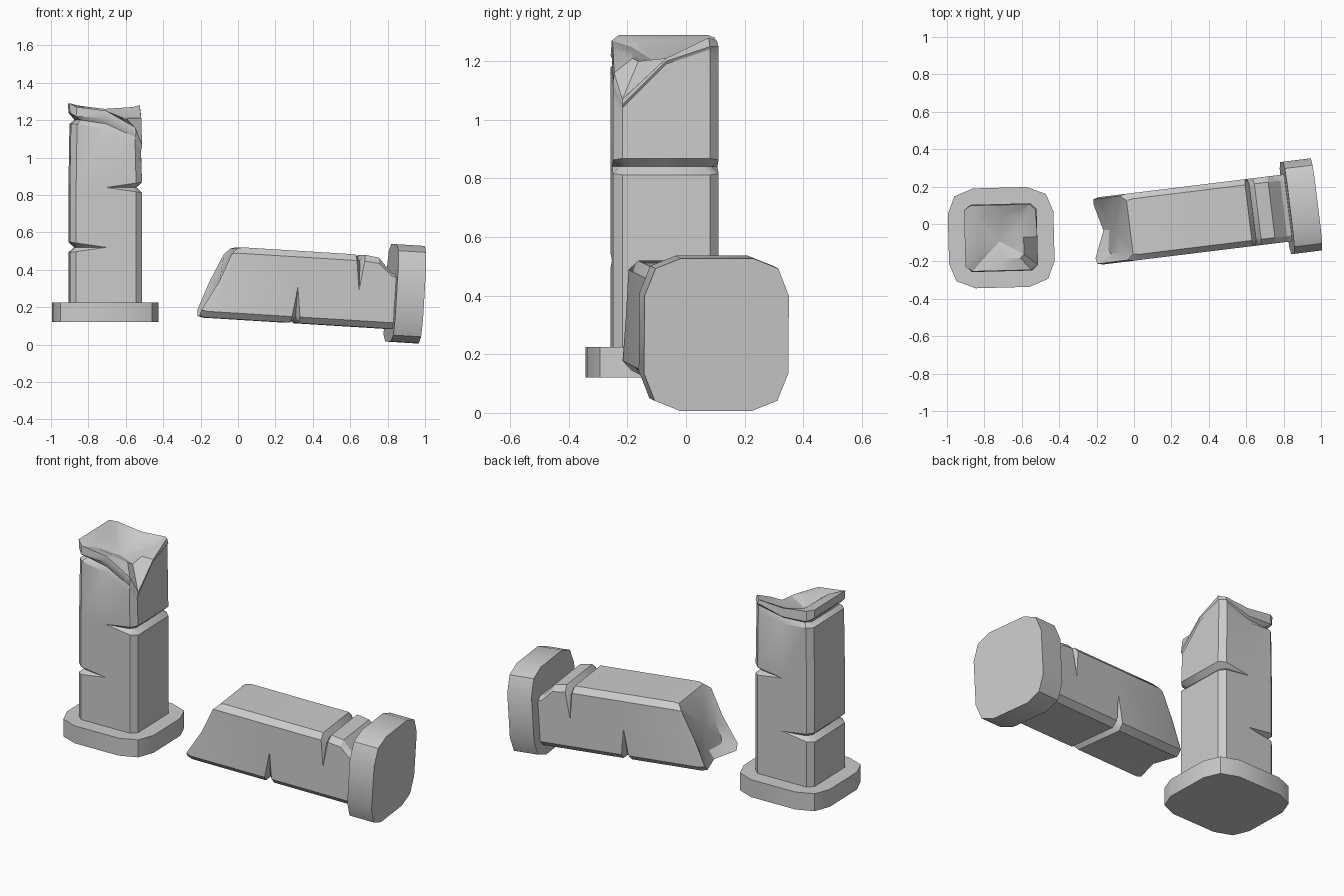
import bpy, bmesh
from math import radians, sin, cos
from mathutils import Matrix, Vector

if "Cube" in bpy.data.objects:
    bpy.data.objects.remove(bpy.data.objects["Cube"])

C = 0.83
# unit outlines, counter-clockwise from +x: shaft (chamfered, with side midpoints) and plate
SHAFT = [(1, 0), (1, C), (C, 1), (0, 1), (-C, 1), (-1, C),
         (-1, 0), (-1, -C), (-C, -1), (0, -1), (C, -1), (1, -C)]
PLATE = [(.98, .5), (.85, .85), (.5, 1), (-.5, 1), (-.85, .85), (-.98, .5),
         (-.98, -.5), (-.85, -.85), (-.5, -1), (.5, -1), (.85, -.85), (.98, -.5)]


def loft(name, rings, matrix, tip=None):
    """Skin equal-length rings, cap the start, close the end flat or to a tip."""
    bm = bmesh.new()
    rows = [[bm.verts.new(p) for p in r] for r in rings]
    n = len(rows[0])
    for a, b in zip(rows, rows[1:]):
        for i in range(n):
            j = (i + 1) % n
            bm.faces.new((a[i], a[j], b[j], b[i]))
    bm.faces.new(rows[0][::-1])
    if tip:
        t = bm.verts.new(tip)
        for i in range(n):
            bm.faces.new((rows[-1][i], rows[-1][(i + 1) % n], t))
    else:
        bm.faces.new(rows[-1])
    bmesh.ops.remove_doubles(bm, verts=bm.verts, dist=0.0005)
    bmesh.ops.recalc_face_normals(bm, faces=bm.faces)
    me = bpy.data.meshes.new(name)
    bm.to_mesh(me)
    bm.free()
    ob = bpy.data.objects.new(name, me)
    bpy.context.collection.objects.link(ob)
    ob.matrix_world = matrix
    bpy.ops.object.select_all(action='DESELECT')
    ob.select_set(True)
    bpy.context.view_layer.objects.active = ob
    bpy.ops.object.shade_smooth_by_angle(angle=radians(28))
    return ob


def ring(hx, hy, z, scale=1.0):
    """Shaft ring; z and scale may be a number or one value per point."""
    zs = z if isinstance(z, list) else [z] * 12
    ss = scale if isinstance(scale, list) else [scale] * 12
    return [(x * hx * s, y * hy * s, h) for (x, y), h, s in zip(SHAFT, zs, ss)]


def notch(hx, hy, z, side, h=0.028, depth=0.15):
    """V groove across one side, fading out halfway round the neighbours."""
    w = [max(0, side * x) for x, y in SHAFT]
    return [ring(hx, hy, [z - h * k for k in w]),
            ring(hx, hy, z, [1 - depth * k for k in w]),
            ring(hx, hy, [z + h * k for k in w])]


def plate(name, hx, hy, t, matrix):
    return loft(name, [[(x * hx, y * hy, z) for x, y in PLATE] for z in (0, t)], matrix)


# standing pillar
stand = Matrix.Translation((-0.71, -0.073, 0.12)) @ Matrix.Rotation(radians(1.5), 4, 'Z')
plate("standing_base", 0.288, 0.267, 0.105, stand)
hx, hy = 0.193, 0.18
rings = [ring(hx, hy, 0.09)] + notch(hx, hy, 0.40, -1) + notch(hx, hy, 0.72, 1)
# broken top: undercut lip on the left, chipped front right corner, back right spike
rings += [
    ring(hx * .97, hy, [1.05, 1.08, 1.08, 1.05, 1.06, 1.06, 1.06, 1.06, 1.06, 1.03, .95, .90]),
    ring(hx * .97, hy, [1.07, 1.12, 1.12, 1.08, 1.08, 1.08, 1.08, 1.08, 1.08, 1.06, .99, .92],
         [1, 1, 1, .93, .86, .86, .86, .86, .86, .92, 1, 1]),
    ring(hx, hy, [1.08, 1.13, 1.13, 1.09, 1.10, 1.12, 1.12, 1.12, 1.10, 1.09, 1.01, .93]),
    ring(hx, hy, [1.09, 1.16, 1.15, 1.14, 1.16, 1.17, 1.17, 1.17, 1.15, 1.13, 1.04, .95],
         [1, .97, .97, .97, .98, 1.01, 1.01, 1.01, .98, .98, .98, 1]),
    ring(hx, hy, [1.09, 1.10, 1.10, 1.11, 1.14, 1.15, 1.15, 1.15, 1.13, 1.11, 1.09, 1.08], .62)]
loft("standing_shaft", rings, stand, (-0.01, -0.02, 1.07))

# fallen pillar: local z runs back along world -x, local -x points up
yaw, pitch = radians(7), radians(3.5)
zl = -Vector((cos(yaw) * cos(pitch), sin(yaw) * cos(pitch), -sin(pitch)))
yl = Vector((sin(yaw), -cos(yaw), 0))
xl = yl.cross(zl)
fallen = Matrix((xl, yl, zl)).transposed().to_4x4()
fallen.translation = (0.967, 0.104, 0.267)
plate("fallen_base", 0.266, 0.248, 0.15, fallen)


def dented(z, dent):
    """Ring with its upper side (-x) pushed in."""
    return [(x + dent * max(0, -u), y, h)
            for (x, y, h), (u, v) in zip(ring(hx, hy, z), SHAFT)]


rings = [dented(0.13, 0.10), dented(0.175, 0.085), dented(0.245, 0.01)]
rings += notch(hx, hy, 0.345, -1, 0.025, 0.17) + notch(hx, hy, 0.675, 1, 0.026)
# broken end: long lower corners, short upper side, dished face
edge = [1.13, 1.19, 1.185, 1.10, 1.04, 1.01, 1.01, 1.01, 1.04, 1.11, 1.165, 1.165]
rings += [ring(hx, hy, [h - 0.03 for h in edge]),
          ring(hx, hy, edge, 0.96),
          ring(hx, hy, [1.10, 1.12, 1.11, 1.07, 1.04, 1.03, 1.03, 1.03,
                        1.05, 1.08, 1.13, 1.13], 0.72)]
loft("fallen_shaft", rings, fallen, (0, 0, 1.075))
